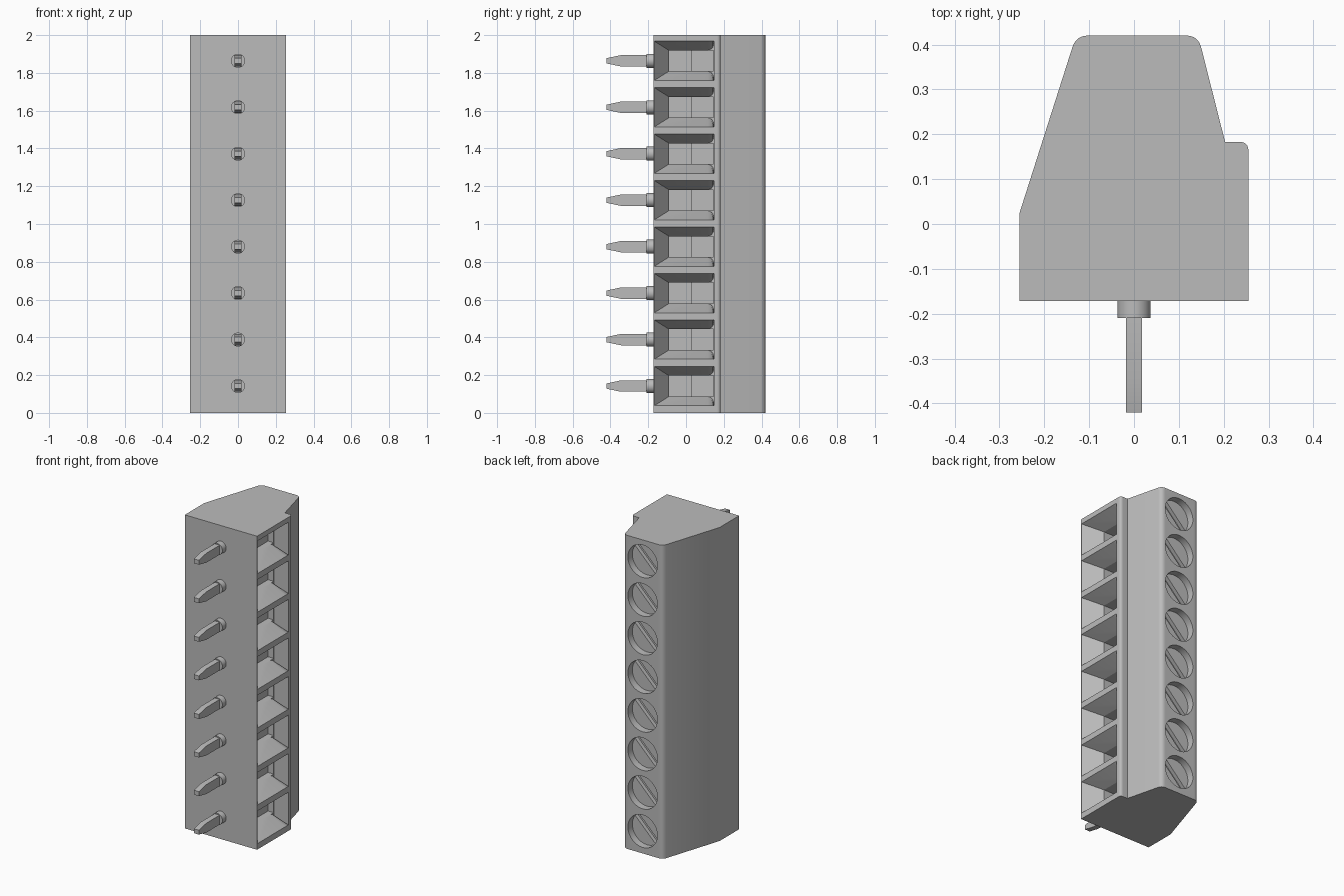
import bpy, bmesh
from math import sin, cos, pi, radians
from mathutils import Matrix, Vector

if "Cube" in bpy.data.objects:
    bpy.data.objects.remove(bpy.data.objects["Cube"], do_unlink=True)

grey = bpy.data.materials.new("plain grey")
grey.use_nodes = True
grey.diffuse_color = (0.5, 0.5, 0.5, 1)
grey.node_tree.nodes["Principled BSDF"].inputs["Base Color"].default_value = (0.5, 0.5, 0.5, 1)

WAYS, PITCH, FIRST = 8, 0.246, 0.142
heights = [FIRST + PITCH * i for i in range(WAYS)]


def loft(bm, *loops):
    """Closed solid running through loops of equal point count."""
    rings = [[bm.verts.new(p) for p in loop] for loop in loops]
    n = len(rings[0])
    for a, b in zip(rings, rings[1:]):
        for i in range(n):
            j = (i + 1) % n
            bm.faces.new((a[i], a[j], b[j], b[i]))
    bm.faces.new(rings[0][::-1])
    bm.faces.new(rings[-1])


def box(bm, lo, hi):
    loop = [(lo[0], lo[1]), (hi[0], lo[1]), (hi[0], hi[1]), (lo[0], hi[1])]
    loft(bm, *[[(x, y, z) for x, y in loop] for z in (lo[2], hi[2])])


def disc(bm, x, z, radius, y0, y1, sides=40):
    ring = [(x + radius * cos(2 * pi * i / sides), z + radius * sin(2 * pi * i / sides))
            for i in range(sides)]
    loft(bm, *[[(a, y, b) for a, b in ring] for y in (y0, y1)])


def make(name, bm):
    bmesh.ops.recalc_face_normals(bm, faces=bm.faces)
    mesh = bpy.data.meshes.new(name)
    bm.to_mesh(mesh)
    bm.free()
    mesh.materials.append(grey)
    obj = bpy.data.objects.new(name, mesh)
    bpy.context.collection.objects.link(obj)
    return obj


def activate(obj):
    bpy.ops.object.select_all(action='DESELECT')
    obj.select_set(True)
    bpy.context.view_layer.objects.active = obj


def cut(obj, bm):
    cutter = make("cutter", bm)
    cutter.hide_render = True
    mod = obj.modifiers.new("cut", 'BOOLEAN')
    mod.operation, mod.solver, mod.object = 'DIFFERENCE', 'EXACT', cutter
    activate(obj)
    bpy.ops.object.modifier_apply(modifier=mod.name)
    bpy.data.objects.remove(cutter, do_unlink=True)


def smooth(obj):
    activate(obj)
    bpy.ops.object.shade_smooth_by_angle(angle=radians(25))


def fillet(prev, corner, nxt, reach, steps=6):
    """Rounded corner points."""
    p, c, n = Vector(prev), Vector(corner), Vector(nxt)
    a, b = c + (p - c).normalized() * reach, c + (n - c).normalized() * reach
    return [tuple(a * (1 - t) ** 2 + c * 2 * t * (1 - t) + b * t * t)
            for t in (i / steps for i in range(steps + 1))]


# Housing: one side profile extruded through the full height
corners = [((-0.255, -0.172), 0), ((0.255, -0.172), 0), ((0.255, 0.183), 0.02),
           ((0.203, 0.183), 0), ((0.143, 0.42), 0.027), ((-0.129, 0.42), 0.027),
           ((-0.255, 0.025), 0)]
profile = []
for i, (c, reach) in enumerate(corners):
    if reach:
        profile += fillet(corners[i - 1][0], c, corners[(i + 1) % len(corners)][0], reach)
    else:
        profile.append(c)
bm = bmesh.new()
loft(bm, *[[(x, y, z) for x, y in profile] for z in (0, 2)])
housing = make("housing", bm)

# Flared wire entries and screw wells
MOUTH, THROAT = 0.255, 0.15
half_inner = [(-0.09, 0.055), (0.115, 0.055), (0.133, 0.062), (0.143, 0.073), (0.147, 0.088)]
half_outer = [(-0.168, 0.104)] + [(y, 0.104) for y, _ in half_inner[1:]]


def mirrored(half, x, z):
    return [(x, y, z - h) for y, h in half] + [(x, y, z + h) for y, h in reversed(half)]


bm = bmesh.new()
for z in heights:
    loft(bm, mirrored(half_inner, THROAT, z), mirrored(half_outer, MOUTH, z),
         mirrored(half_outer, MOUTH + 0.05, z))
    disc(bm, 0.012, z, 0.104, 0.34, 0.5)
cut(housing, bm)

# Deep wire chambers with a shallower pocket beside each
bm = bmesh.new()
for z in heights:
    box(bm, (0.0, -0.09, z - 0.055), (THROAT + 0.02, 0.03, z + 0.055))
cut(housing, bm)
bm = bmesh.new()
for z in heights:
    box(bm, (0.11, 0.02, z - 0.055), (THROAT + 0.02, 0.146, z + 0.055))
cut(housing, bm)
smooth(housing)

# Slotted screws
bm = bmesh.new()
disc(bm, 0, 0, 0.104, 0.335, 0.375)
screw = make("screw_1", bm)
bm = bmesh.new()
box(bm, (-0.2, 0.35, -0.016), (0.2, 0.45, 0.016))
bmesh.ops.rotate(bm, verts=bm.verts, matrix=Matrix.Rotation(radians(-45), 3, 'Y'))
cut(screw, bm)
smooth(screw)

# Collared solder pin with a tapered tip
bm = bmesh.new()
disc(bm, 0, 0, 0.037, -0.21, -0.165, 32)
loft(bm, *[[(-0.018, y, -h), (0.018, y, -h), (0.018, y, h), (-0.018, y, h)]
           for y, h in ((-0.2, 0.03), (-0.345, 0.03), (-0.42, 0.014))])
pin = make("pin_1", bm)
smooth(pin)

for i, z in enumerate(heights):
    for first, x in ((screw, 0.012), (pin, 0)):
        part = first
        if i:
            part = first.copy()
            part.name = first.name.replace("1", str(i + 1))
            bpy.context.collection.objects.link(part)
        part.location = (x, 0, z)
